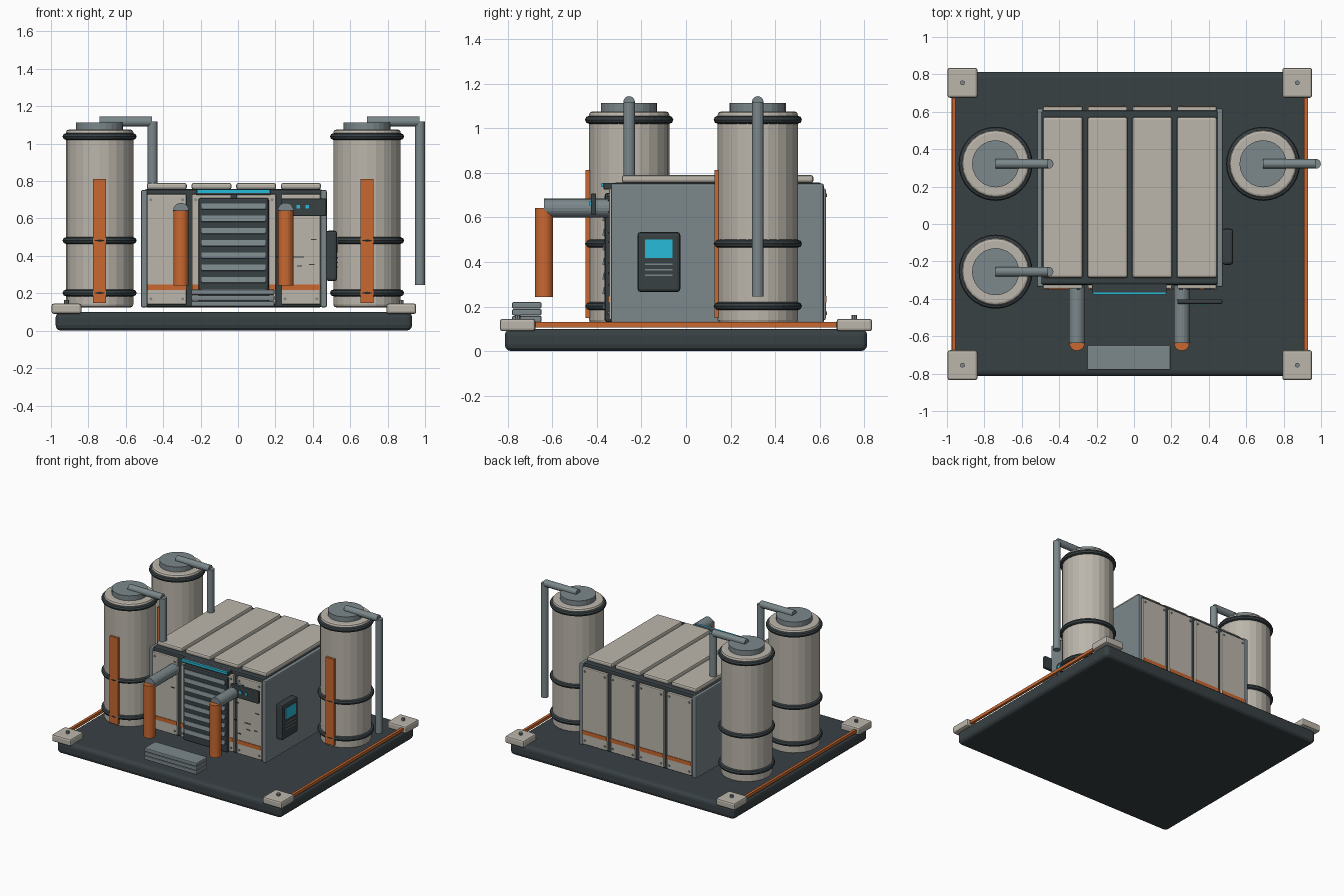
import bpy, math, random
from mathutils import Vector

if "Cube" in bpy.data.objects:
    bpy.data.objects.remove(bpy.data.objects["Cube"])

random.seed(4)

def material(name, rgb):
    m = bpy.data.materials.new(name)
    m.diffuse_color = (*rgb, 1)
    m.use_nodes = True
    m.node_tree.nodes["Principled BSDF"].inputs["Base Color"].default_value = m.diffuse_color
    return m

BEIGE = material("beige", (0.50, 0.47, 0.41))
DARK = material("dark", (0.04, 0.052, 0.057))
STEEL = material("steel", (0.20, 0.245, 0.26))
ORANGE = material("orange", (0.58, 0.14, 0.03))
CYAN = material("cyan", (0.02, 0.50, 0.70))

def finish(name, mat):
    o = bpy.context.object
    o.name = name
    o.data.materials.append(mat)
    return o

def box(name, x, y, z, mat, bevel=0.0, segments=2):
    """Box from (min, max) pairs on each axis."""
    bpy.ops.mesh.primitive_cube_add(size=1, location=[sum(r) / 2 for r in (x, y, z)])
    o = finish(name, mat)
    o.scale = [r[1] - r[0] for r in (x, y, z)]
    bpy.ops.object.transform_apply(location=False, rotation=False, scale=True)
    if bevel:
        b = o.modifiers.new("bevel", 'BEVEL')
        b.width, b.segments = bevel, segments
    return o

def rod(name, a, b, r, mat, sides=16, bevel=0.0):
    """Cylinder between two points."""
    a, b = Vector(a), Vector(b)
    d = b - a
    bpy.ops.mesh.primitive_cylinder_add(vertices=sides, radius=r, depth=d.length,
        location=(a + b) / 2, rotation=d.to_track_quat('Z', 'Y').to_euler())
    o = finish(name, mat)
    if bevel:
        m = o.modifiers.new("bevel", 'BEVEL')
        m.width, m.segments, m.limit_method = bevel, 2, 'ANGLE'
        m.angle_limit = math.radians(40)
    return o

CX = -0.022  # centre of the skid and cabin

# Skid base with corner pads, bolts and edge stripes
box("base", (CX - 0.953, CX + 0.953), (-0.813, 0.813), (0, 0.1), DARK, 0.03, 3)
for sx in (-1, 1):
    for sy in (-1, 1):
        px, py = CX + sx * 0.895, sy * 0.755
        box("corner_pad", (px - 0.08, px + 0.08), (py - 0.08, py + 0.08), (0.09, 0.145), BEIGE, 0.012)
        rod("pad_bolt", (px, py, 0.14), (px, py, 0.163), 0.013, STEEL, 8)
    ex = CX + sx * 0.942
    box("edge_stripe", (ex - 0.01, ex + 0.01), (-0.70, 0.70), (0.107, 0.13), ORANGE)

# Cabin core and side plates
box("cabin_core", (-0.50, 0.45), (-0.325, 0.607), (0.125, 0.757), DARK, 0.012)
for sx in (-1, 1):
    px = CX + sx * 0.48
    box("side_plate", (px - 0.017, px + 0.017), (-0.337, 0.618), (0.125, 0.752), STEEL, 0.008)

# Roof, front and back panels with stripes and rivets
for i in range(4):
    px = CX + (i - 1.5) * 0.239
    box("roof_panel", (px - 0.107, px + 0.107), (-0.288, 0.572), (0.755, 0.79), BEIGE, 0.012)
    for side, y0 in (("front", -0.334), ("back", 0.615)):
        s = -1 if side == "front" else 1
        box(side + "_panel", (px - 0.105, px + 0.105), (y0 - 0.012, y0 + 0.012), (0.14, 0.73), BEIGE, 0.006)
        ys = y0 + s * 0.012
        box(side + "_stripe", (px - 0.104, px + 0.104), (ys - 0.004, ys + 0.004), (0.218, 0.248), ORANGE)
        for dx in (-0.085, 0.085):
            for rz in (0.17, 0.70):
                rod("rivet", (px + dx, ys - s * 0.004, rz), (px + dx, ys + s * 0.006, rz), 0.008, STEEL, 8)

# Louvred front door and light bar
box("door_frame", (-0.212, 0.165), (-0.365, -0.33), (0.13, 0.71), DARK, 0.012)
for i in range(8):
    z = 0.205 + i * 0.0655
    o = box("door_slat", (-0.195, 0.148), (-0.372, -0.352), (z - 0.016, z + 0.016), STEEL)
    o.rotation_euler.x = math.radians(-12)
box("light_housing", (-0.225, 0.175), (-0.37, -0.32), (0.725, 0.755), DARK, 0.005)
box("light_bar", (-0.22, 0.17), (-0.378, -0.365), (0.737, 0.755), CYAN)

# Front control plate with two lamps
box("control_plate", (0.232, 0.472), (-0.427, -0.403), (0.612, 0.707), DARK, 0.006)
for x in (0.322, 0.37):
    box("lamp", (x - 0.01, x + 0.01), (-0.432, -0.425), (0.653, 0.673), CYAN)

# Small wear marks on the front panels
for i in range(14):
    x = random.choice((-1, 1)) * random.uniform(0.24, 0.46) + CX
    z = random.uniform(0.27, 0.7)
    box("wear_mark", (x - 0.014, x + 0.014), (-0.349, -0.345), (z - 0.003, z + 0.003), DARK)

# Front outlet pipes
for x in (-0.305, 0.255):
    rod("outlet_arm", (x, -0.33, 0.642), (x, -0.637, 0.642), 0.042, STEEL, 20)
    rod("outlet_drop", (x, -0.637, 0.242), (x, -0.637, 0.642), 0.041, ORANGE, 20)

# Front steps
for i in range(3):
    z = 0.13 + i * 0.031
    box("step", (-0.25, 0.195), (-0.78, -0.648), (z, z + 0.028), STEEL, 0.006)

# Side console with screen and vents
box("side_console", (0.47, 0.53), (-0.218, -0.025), (0.265, 0.535), DARK, 0.015)
box("console_screen", (0.525, 0.535), (-0.185, -0.06), (0.418, 0.502), CYAN)
for z in (0.34, 0.365, 0.39):
    box("console_vent", (0.527, 0.534), (-0.185, -0.06), (z - 0.003, z + 0.003), STEEL)

# Storage tanks with rings, cap, stripe and vent pipe
for tx, ty in ((-0.74, -0.255), (-0.74, 0.322), (0.69, 0.322)):
    rod("tank_body", (tx, ty, 0.125), (tx, ty, 1.075), 0.18, BEIGE, 24, 0.014)
    rod("tank_cap", (tx, ty, 1.065), (tx, ty, 1.113), 0.126, STEEL, 24)
    for z in (0.202, 0.482, 1.038):
        bpy.ops.mesh.primitive_torus_add(major_segments=32, minor_segments=8,
            major_radius=0.18, minor_radius=0.018, location=(tx, ty, z))
        finish("tank_ring", DARK)
    box("tank_stripe", (tx - 0.035, tx + 0.035), (ty - 0.195, ty - 0.17), (0.148, 0.812), ORANGE)
    rod("vent_arm", (tx, ty, 1.118), (tx + 0.28, ty, 1.118), 0.026, STEEL)
    rod("vent_drop", (tx + 0.283, ty, 0.245), (tx + 0.283, ty, 1.118), 0.026, STEEL)
